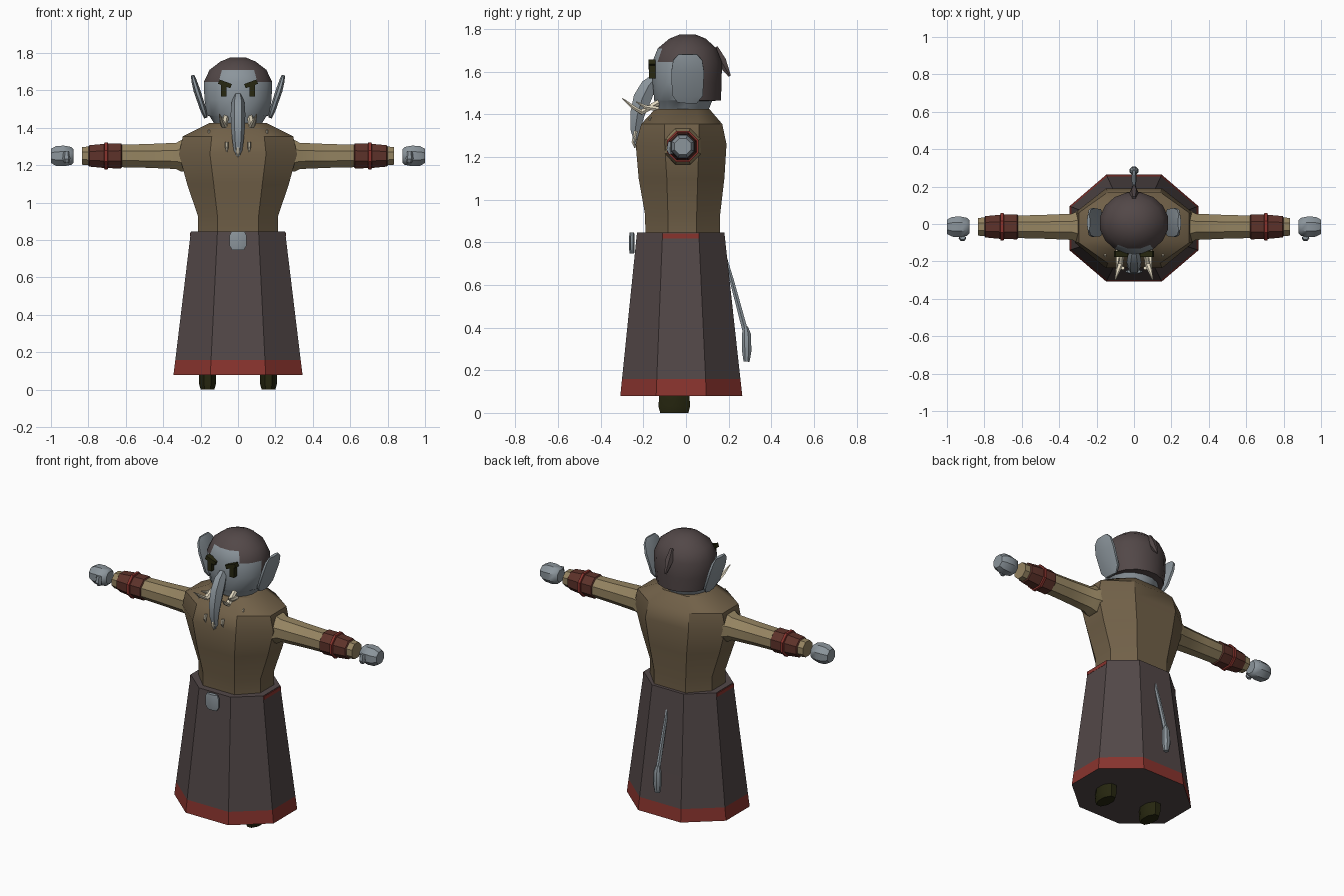
import bpy, bmesh, math
from mathutils import Vector

default = bpy.data.objects.get("Cube")
if default:
    bpy.data.objects.remove(default, do_unlink=True)


def material(name, r, g, b):
    m = bpy.data.materials.new(name)
    m.use_nodes = True
    m.diffuse_color = (r, g, b, 1)
    bsdf = next(n for n in m.node_tree.nodes if n.type == 'BSDF_PRINCIPLED')
    bsdf.inputs["Base Color"].default_value = (r, g, b, 1)
    bsdf.inputs["Roughness"].default_value = 0.8
    return m


SKIN = material("grey skin", .26, .30, .33)
DARK = material("dark brown cloth", .085, .064, .064)
VEST = material("brown vest", .165, .118, .065)
SLEEVE = material("tan sleeve", .30, .23, .12)
RED = material("red trim", .25, .034, .027)
LEATHER = material("dark leather", .11, .032, .023)
IVORY = material("ivory", .75, .68, .52)
BLACK = material("olive black", .02, .02, .005)


def loft(name, rings, mats, rule=None, angle=35):
    """Skin a list of equal rings and cap both ends; rule(face) picks a material."""
    bm = bmesh.new()
    loops = [[bm.verts.new(p) for p in ring] for ring in rings]
    n = len(loops[0])
    for a, b in zip(loops, loops[1:]):
        for i in range(n):
            j = (i + 1) % n
            bm.faces.new((a[i], a[j], b[j], b[i]))
    bm.faces.new(loops[0])
    bm.faces.new(loops[-1])
    bmesh.ops.recalc_face_normals(bm, faces=bm.faces)
    if rule:
        for f in bm.faces:
            f.material_index = rule(f)
    mesh = bpy.data.meshes.new(name)
    bm.to_mesh(mesh)
    bm.free()
    for m in mats:
        mesh.materials.append(m)
    ob = bpy.data.objects.new(name, mesh)
    bpy.context.collection.objects.link(ob)
    bpy.ops.object.select_all(action='DESELECT')
    ob.select_set(True)
    bpy.context.view_layer.objects.active = ob
    bpy.ops.object.shade_smooth_by_angle(angle=math.radians(angle))
    return ob


def tube(name, mat, stations, ref=(1, 0, 0), sides=8, angle=35):
    """Tapered tube; each station is (x, y, z, radius, radius towards ref)."""
    pts = [Vector(s[:3]) for s in stations]
    ref = Vector(ref)
    rings = []
    for k, s in enumerate(stations):
        t = (pts[min(k + 1, len(pts) - 1)] - pts[max(k - 1, 0)]).normalized()
        u = t.cross(ref).normalized()
        v = u.cross(t)
        turns = [2 * math.pi * (i + .5) / sides for i in range(sides)]
        k_out = 1 / math.cos(math.pi / sides)
        rings.append([pts[k] + k_out * (u * s[3] * math.cos(a) + v * s[-1] * math.sin(a))
                      for a in turns])
    return loft(name, rings, [mat], angle=angle)


def octagon(z, hx, front, back, fx, side_front, side_back):
    """Eight-sided body section with its own facet widths."""
    return [(fx, front, z), (hx, side_front, z), (hx, side_back, z), (fx, back, z),
            (-fx, back, z), (-hx, side_back, z), (-hx, side_front, z), (-fx, front, z)]


def oval(z, hx, front, back, n=16):
    cy, hy = (front + back) / 2, (back - front) / 2
    turns = [2 * math.pi * (i + .5) / n for i in range(n)]
    return [(hx * math.cos(a), cy + hy * math.sin(a), z) for a in turns]


def box(name, mat, centre, size, tilt=0):
    bpy.ops.mesh.primitive_cube_add(size=1, location=centre, rotation=(0, tilt, 0))
    ob = bpy.context.object
    ob.name = name
    ob.scale = size
    ob.data.materials.append(mat)
    return ob


# Robe skirt with coloured hem
loft("skirt", [octagon(.08, .345, -.308, .264, .148, -.14, .095),
               octagon(.16, .335, -.3, .255, .144, -.137, .092),
               octagon(.845, .252, -.23, .18, .11, -.11, .06)],
     [DARK, RED],
     lambda f: int(f.calc_center_median().z < .15 and abs(f.normal.z) < .9), angle=20)

# Vest torso
loft("torso", [octagon(.82, .215, -.19, .16, .11, -.085, .05),
               octagon(.93, .215, -.192, .16, .11, -.085, .05),
               octagon(1.1, .272, -.222, .18, .13, -.09, .055),
               octagon(1.26, .316, -.236, .19, .15, -.1, .06),
               octagon(1.355, .295, -.21, .17, .14, -.1, .06),
               octagon(1.425, .155, -.145, .11, .08, -.08, .05)], [VEST])

# Head with hair: face window at the front, hair shell overhanging the neck
def head_colour(f):
    c = f.calc_center_median()
    face = (c.y < -.05 and c.z < 1.65) or (abs(c.x) < .08 and c.y < 0 and c.z < 1.7)
    return 0 if face or c.z < 1.464 else 1


loft("head", [oval(1.4, .115, -.135, .1), oval(1.463, .155, -.15, .125),
              oval(1.466, .168, -.152, .167), oval(1.55, .183, -.16, .17),
              oval(1.645, .186, -.162, .172), oval(1.71, .155, -.135, .145),
              oval(1.755, .095, -.08, .095), oval(1.775, .045, -.03, .045)],
     [SKIN, DARK], head_colour)
tube("hair_tuft", DARK, [(0, .13, 1.71, .02, .012), (0, .165, 1.65, .024, .022),
                         (0, .205, 1.58, .006, .006)], sides=6)

# Trunk, bent forward and down
tube("trunk", SKIN, [(0, -.145, 1.57, .022, .02), (0, -.175, 1.535, .036, .03),
                     (0, -.205, 1.475, .042, .034), (0, -.228, 1.4, .034, .032),
                     (0, -.238, 1.33, .023, .026), (0, -.226, 1.25, .01, .016)], sides=6)

# Buckle
tube("belt_buckle", SKIN, [(0, -.254, .748, .011, .032), (0, -.254, .77, .013, .045),
                           (0, -.254, .825, .013, .045), (0, -.254, .845, .011, .036)])

# Tail and its tuft
tube("tail", SKIN, [(0, .175, .76, .007, .007), (0, .215, .62, .01, .01),
                    (0, .282, .37, .013, .013)], sides=6)
tube("tail_tuft", SKIN, [(0, .28, .405, .01, .012), (0, .283, .37, .021, .022),
                         (0, .285, .29, .022, .024), (0, .284, .24, .014, .015)])


def tooth(name, x, y, z, size):
    tube(name, IVORY, [(x, y, z + size, size * .35), (x, y - .006, z, size * .32),
                       (x, y, z - size, .002)], sides=6)


tooth("middle_necklace_tooth", 0, -.24, 1.27, .028)

# Paired parts
for side, s in (("left", 1), ("right", -1)):
    def limb(part, mat, rows):
        """Tube along the arm from (distance, radius) rows."""
        tube(f"{side}_{part}", mat, [(s * x, -.015, 1.25, r, r) for x, r in rows],
             ref=(0, 0, 1))

    limb("sleeve", SLEEVE, [(.27, .085), (.305, .084), (.33, .07), (.5, .063),
                            (.64, .06), (.8, .05), (.835, .047)])
    limb("bracer", LEATHER, [(.62, .06), (.625, .067), (.71, .065), (.795, .057), (.8, .05)])
    limb("bracer_ring", RED, [(.693, .06), (.697, .073), (.713, .073), (.717, .06)])
    limb("hand", SKIN, [(.88, .036), (.892, .048), (.93, .055), (.972, .053), (1, .038)])
    tube(f"{side}_thumb", SKIN, [(s * .915, -.07, 1.215, .01, .012),
                                 (s * .917, -.075, 1.235, .016, .018),
                                 (s * .917, -.072, 1.272, .012, .014)], sides=6)

    tube(f"{side}_ear", SKIN, [(s * .172, .005, 1.455, .045, .01),
                               (s * .183, .007, 1.49, .072, .016),
                               (s * .22, .008, 1.6, .077, .018),
                               (s * .236, .008, 1.655, .068, .014),
                               (s * .243, .008, 1.682, .042, .008)])

    box(f"{side}_eye", BLACK, (s * .077, -.158, 1.6), (.03, .03, .065))
    box(f"{side}_brow", BLACK, (s * .07, -.16, 1.635), (.07, .032, .024), tilt=-s * .35)

    tube(f"{side}_tusk", IVORY, [(s * .065, -.12, 1.46, .014, .014),
                                 (s * .075, -.21, 1.41, .012, .016),
                                 (s * .086, -.25, 1.435, .009, .011),
                                 (s * .1, -.298, 1.475, .002, .002)], sides=6)
    tube(f"{side}_small_tusk", IVORY, [(s * .08, -.13, 1.425, .012, .013),
                                       (s * .088, -.19, 1.435, .009, .01),
                                       (s * .093, -.235, 1.46, .002, .002)], sides=6)
    tooth(f"{side}_necklace_tooth", s * .06, -.235, 1.297, .026)
    tooth(f"{side}_outer_necklace_tooth", s * .155, -.165, 1.375, .013)

    # Waist trim and boot
    box(f"{side}_waist_trim", RED, (s * .2525, -.025, .83), (.008, .17, .022))
    tube(f"{side}_boot", BLACK, [(s * .163, -.055, 0, .066, .036),
                                 (s * .163, -.055, .03, .074, .045),
                                 (s * .163, -.055, .14, .068, .045)])
